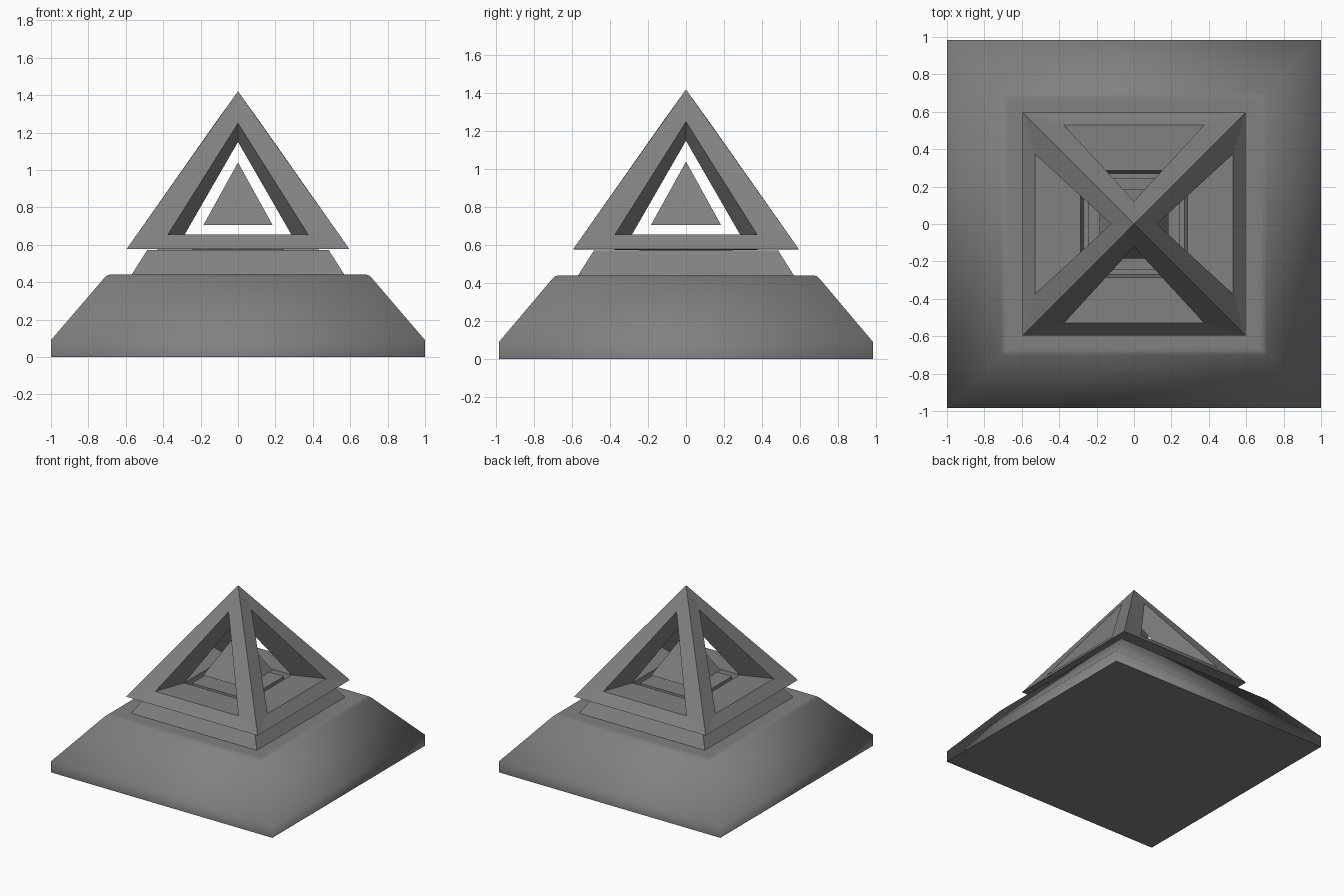
import bpy
import bmesh
from mathutils import Matrix, Vector
from math import pi

cube = bpy.data.objects.get("Cube")
if cube:
    bpy.data.objects.remove(cube, do_unlink=True)

GRAY = (0.22, 0.22, 0.22, 1.0)
stone = bpy.data.materials.new("stone_gray")
stone.use_nodes = True
stone.diffuse_color = GRAY
stone.node_tree.nodes["Principled BSDF"].inputs["Base Color"].default_value = GRAY


def finish(name, bm):
    """Turn a bmesh into a named object with the stone material."""
    bmesh.ops.remove_doubles(bm, verts=bm.verts, dist=0.0005)
    bmesh.ops.recalc_face_normals(bm, faces=bm.faces)
    mesh = bpy.data.meshes.new(name)
    bm.to_mesh(mesh)
    bm.free()
    mesh.materials.append(stone)
    obj = bpy.data.objects.new(name, mesh)
    bpy.context.collection.objects.link(obj)
    return obj


def square_loft(name, profile, depth=1.0, smooth=False):
    """Stack square sections (half width, height); half width 0 makes a tip."""
    bm = bmesh.new()
    rings = []
    for half, z in profile:
        if half == 0:
            rings.append([bm.verts.new((0, 0, z))] * 4)
        else:
            rings.append([bm.verts.new((sx * half, sy * half * depth, z))
                          for sx, sy in ((-1, -1), (1, -1), (1, 1), (-1, 1))])
    for low, high in zip(rings, rings[1:]):
        for i in range(4):
            j = (i + 1) % 4
            corners = [low[i], low[j], high[j], high[i]]
            bm.faces.new(list(dict.fromkeys(corners)))
    bottom = bm.faces.new(rings[0][::-1])
    if profile[-1][0] > 0:
        bm.faces.new(rings[-1])
    if smooth:
        for face in bm.faces:
            face.smooth = True
        for edge in bottom.edges:
            edge.smooth = False
    return finish(name, bm)


# Sloping plinth with a softened top edge
square_loft("plinth", [(1.0, 0), (1.0, 0.09), (0.712, 0.426), (0.70, 0.436),
                       (0.685, 0.44), (0.66, 0.44)], depth=0.985, smooth=True)

# Collar, inner block and floating small pyramid
square_loft("collar", [(0.57, 0.438), (0.485, 0.572)])
square_loft("inner_block", [(0.245, 0.57), (0.245, 0.648)])
square_loft("small_pyramid", [(0.185, 0.705), (0, 1.04)])

# Open pyramid frame: one side turned about the centre four times
bm = bmesh.new()
tip = Vector((0, 0, 1.42))
side = {
    "a": (-0.595, -0.595, 0.578), "b": (0.595, -0.595, 0.578), "t": tip,
    "h": (-0.375, -0.53, 0.655), "i": (0.375, -0.53, 0.655), "j": (0, -0.122, 1.25),
    "k": (-0.285, -0.285, 0.655), "l": (0.285, -0.285, 0.655), "m": (0, 0, 1.15),
    "p": (-0.27, -0.27, 0.574), "q": (0.27, -0.27, 0.574),
}
# Outer strips, hole walls, inner lip and underside
faces = ("abih", "btji", "tahj", "hilk", "ijml", "jhkm", "klqp", "bapq")
for turn in range(4):
    rot = Matrix.Rotation(turn * pi / 2, 3, "Z")
    verts = {key: bm.verts.new(rot @ Vector(co)) for key, co in side.items()}
    for keys in faces:
        bm.faces.new([verts[key] for key in keys])
finish("pyramid_frame", bm)
